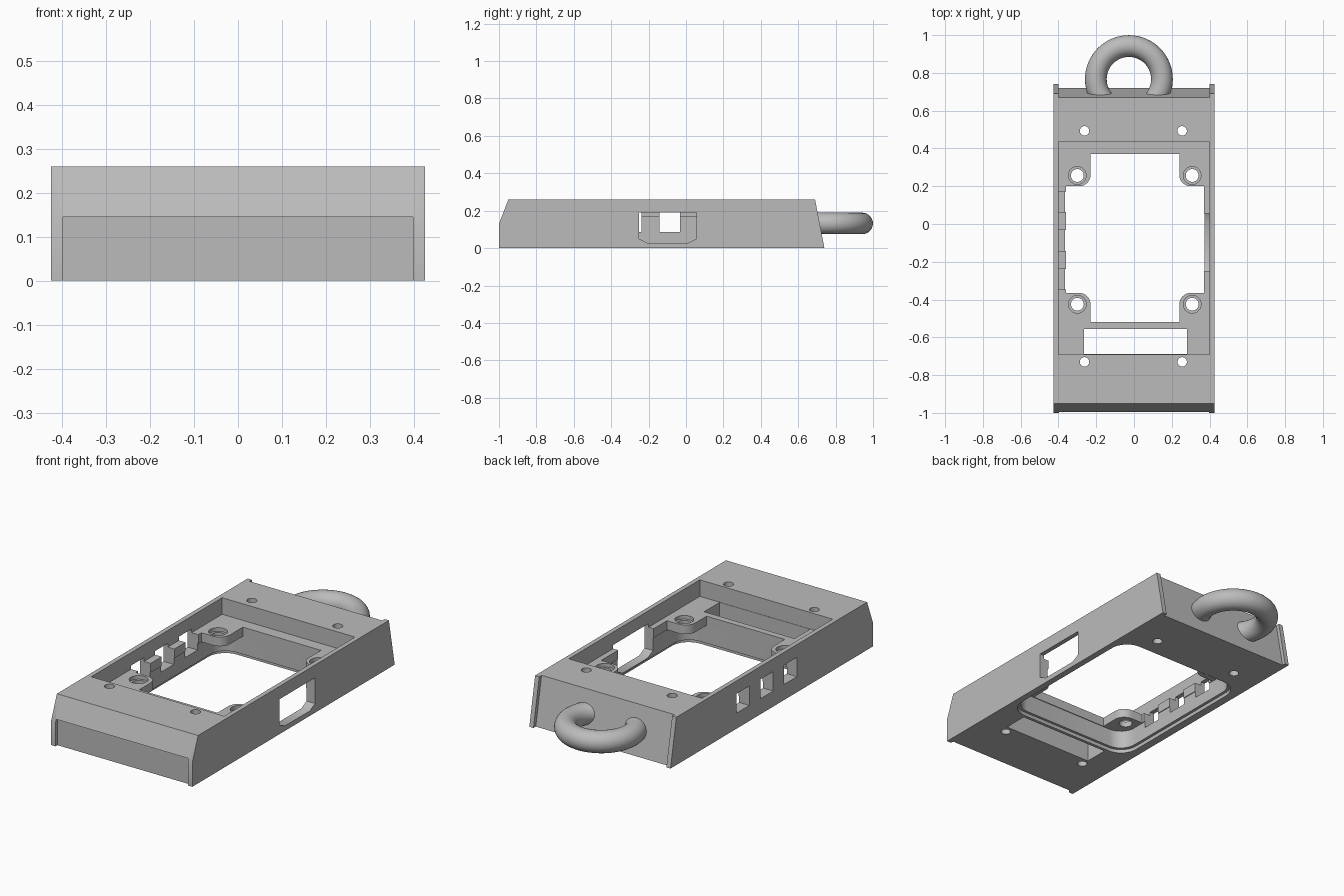
import bpy, bmesh, math
from mathutils import Vector

if "Cube" in bpy.data.objects:
    bpy.data.objects.remove(bpy.data.objects["Cube"], do_unlink=True)

grey = bpy.data.materials.new("plain grey")
grey.use_nodes = True
grey.diffuse_color = (0.5, 0.5, 0.5, 1)
grey.node_tree.nodes["Principled BSDF"].inputs["Base Color"].default_value = (0.5, 0.5, 0.5, 1)


def to_object(name, bm):
    bmesh.ops.recalc_face_normals(bm, faces=bm.faces[:])
    mesh = bpy.data.meshes.new(name)
    bm.to_mesh(mesh)
    bm.free()
    mesh.materials.append(grey)
    obj = bpy.data.objects.new(name, mesh)
    bpy.context.collection.objects.link(obj)
    return obj


def prism(name, outline, lo, hi, axis="z"):
    """Extrude a 2D outline along z (outline is x, y) or x (outline is y, z)."""
    place = (lambda p, w: (p[0], p[1], w)) if axis == "z" else (lambda p, w: (w, p[0], p[1]))
    bm = bmesh.new()
    ends = [[bm.verts.new(place(p, w)) for p in outline] for w in (lo, hi)]
    bm.faces.new(ends[0])
    bm.faces.new(ends[1])
    for i in range(len(outline)):
        j = (i + 1) % len(outline)
        bm.faces.new((ends[0][i], ends[0][j], ends[1][j], ends[1][i]))
    return to_object(name, bm)


def rect(x0, x1, y0, y1):
    return [(x0, y0), (x1, y0), (x1, y1), (x0, y1)]


def circle(x, y, r, n=32):
    return [(x + r * math.cos(math.tau * i / n), y + r * math.sin(math.tau * i / n)) for i in range(n)]


def fillet(corners, radius, steps=8):
    """Round the right-angled corners (x, y, flag) whose flag is set."""
    out = []
    for i, (x, y, flag) in enumerate(corners):
        p = Vector((x, y))
        if not flag:
            out.append(p)
            continue
        a = (Vector(corners[i - 1][:2]) - p).normalized() * radius
        b = (Vector(corners[(i + 1) % len(corners)][:2]) - p).normalized() * radius
        for k in range(steps + 1):
            t = math.pi / 2 * k / steps
            out.append(p + a * (1 - math.sin(t)) + b * (1 - math.cos(t)))
    return out


def round_rect(x0, x1, y0, y1, r):
    return fillet([(x, y, 1) for x, y in rect(x0, x1, y0, y1)], r)


def cut(target, cutter):
    mod = target.modifiers.new("cut", "BOOLEAN")
    mod.operation = "DIFFERENCE"
    mod.solver = "EXACT"
    mod.object = cutter
    bpy.context.view_layer.objects.active = target
    bpy.ops.object.modifier_apply(modifier=mod.name)
    bpy.data.objects.remove(cutter, do_unlink=True)


# Housing with sloping ends
side = [(-1, 0), (-1, 0.13), (-0.95, 0.26), (0.69, 0.26), (0.74, 0)]
housing = prism("housing", side, -0.425, 0.425, "x")

# End panels set back between the side cheeks
cut(housing, prism("front_recess", rect(-1.2, -0.983, -0.1, 0.145), -0.398, 0.398, "x"))
cut(housing, prism("back_recess", [(0.624, 0.5), (0.758, -0.2), (1.2, -0.2), (1.2, 0.5)], -0.4, 0.4, "x"))

# Shallow tray in the top
cut(housing, prism("tray", rect(-0.4, 0.4, -0.69, 0.435), 0.17, 0.4))

# Opening in the tray floor, leaving a rounded boss in each corner
x0, x1, xa, xb = -0.36, 0.37, -0.23, 0.24
y0, y1, ya, yb = -0.52, 0.37, -0.365, 0.2
opening = [(xa, y0, 0), (xb, y0, 0), (xb, ya, 1), (x1, ya, 0), (x1, yb, 0), (xb, yb, 1),
           (xb, y1, 0), (xa, y1, 0), (xa, yb, 1), (x0, yb, 0), (x0, ya, 0), (xa, ya, 1)]
cut(housing, prism("floor_opening", fillet(opening, 0.06), 0.06, 0.3))

# Lower cavity and its stepped rim
cut(housing, prism("cavity", round_rect(x0 - 0.004, x1 + 0.004, y0 - 0.004, y1 + 0.004, 0.09), -0.1, 0.12))
cut(housing, prism("rim", round_rect(x0 - 0.02, x1 + 0.02, y0 - 0.018, y1 + 0.02, 0.1), -0.1, 0.02))

# Slot near the front
cut(housing, prism("slot", rect(-0.265, 0.28, -0.688, -0.555), -0.1, 0.3))

# Screw holes with counterbores in the bosses
for x in (-0.3, 0.308):
    for y in (-0.425, 0.257):
        cut(housing, prism("counterbore", circle(x, y, 0.047), 0.15, 0.3))
        cut(housing, prism("boss_hole", circle(x, y, 0.034), -0.1, 0.3))

# Mounting holes through the ends
for x in (-0.262, 0.255):
    for y in (-0.73, 0.493):
        cut(housing, prism("mount_hole", circle(x, y, 0.025), -0.1, 0.4))

# One wide window on one side, three small ones on the other
window = [(-0.25, 0.19), (-0.25, 0.05), (-0.205, 0.027), (0.01, 0.027), (0.055, 0.05), (0.055, 0.19)]
cut(housing, prism("wide_window", window, 0.3, 0.6, "x"))
for y in (-0.292, -0.087, 0.118):
    cut(housing, prism("small_window", rect(y - 0.055, y + 0.055, 0.085, 0.19), -0.6, -0.3, "x"))

# Hanging loop, trimmed inside the back wall
bpy.ops.mesh.primitive_torus_add(location=(0, 0, 0), major_radius=0.175, minor_radius=0.0575,
                                 major_segments=64, minor_segments=28)
loop = bpy.context.object
loop.name = "hanging_loop"
loop.location = (-0.027, 0.767, 0.132)
loop.data.materials.append(grey)
bm = bmesh.new()
bm.from_mesh(loop.data)
bmesh.ops.bisect_plane(bm, geom=bm.verts[:] + bm.edges[:] + bm.faces[:],
                       plane_co=(0, -0.11, 0), plane_no=(0, -1, 0), clear_outer=True)
bm.to_mesh(loop.data)
bm.free()

# Smooth curves, sharp edges
for obj in (housing, loop):
    bpy.ops.object.select_all(action="DESELECT")
    obj.select_set(True)
    bpy.context.view_layer.objects.active = obj
    bpy.ops.object.shade_smooth_by_angle(angle=math.radians(30))
